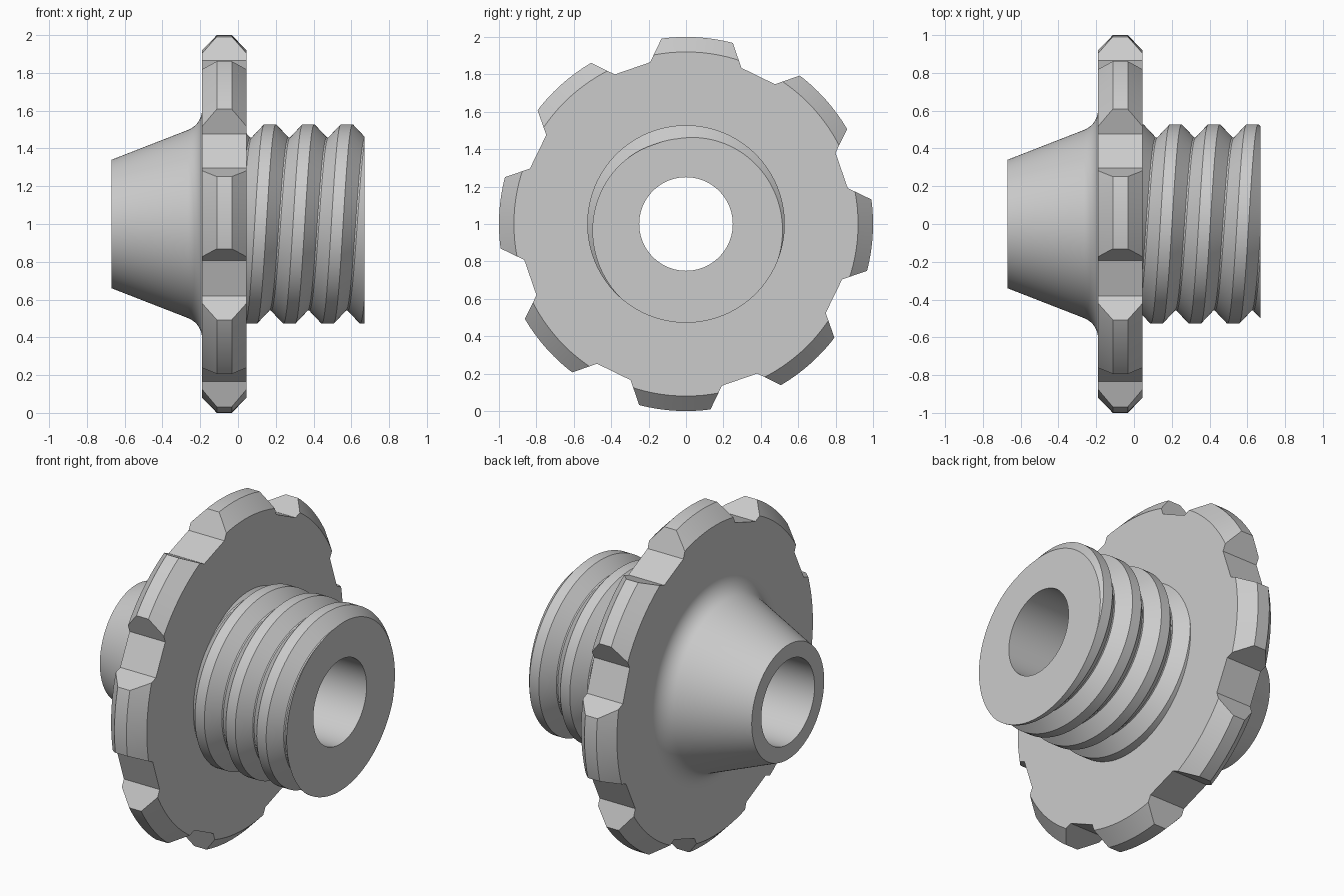
import bpy, bmesh, math

cube = bpy.data.objects.get("Cube")
if cube:
    bpy.data.objects.remove(cube, do_unlink=True)

steel = bpy.data.materials.new("plain_grey")
GREY = (0.6, 0.6, 0.6, 1.0)
steel.diffuse_color = GREY
steel.use_nodes = True
steel.node_tree.nodes["Principled BSDF"].inputs["Base Color"].default_value = GREY

BORE = 0.25                       # radius of the through hole
X0, X1, X2, X3 = -0.67, -0.19, 0.045, 0.67   # hub end, flange faces, shank end
CENTRE_Z = 1.0
STEPS = 128


def finish(name, bm):
    bmesh.ops.remove_doubles(bm, verts=bm.verts, dist=1e-5)
    bmesh.ops.recalc_face_normals(bm, faces=bm.faces)
    mesh = bpy.data.meshes.new(name)
    bm.to_mesh(mesh)
    bm.free()
    mesh.materials.append(steel)
    ob = bpy.data.objects.new(name, mesh)
    bpy.context.collection.objects.link(ob)
    return ob


def activate(ob):
    bpy.ops.object.select_all(action='DESELECT')
    ob.select_set(True)
    bpy.context.view_layer.objects.active = ob


def smooth(ob):
    activate(ob)
    bpy.ops.object.shade_smooth_by_angle(angle=math.radians(30))


def lathe(name, section):
    """Sweep a closed (x, radius) section round the x axis; it may vary with angle."""
    bm = bmesh.new()
    columns = []
    for i in range(STEPS + 1):
        a = 2 * math.pi * i / STEPS
        columns.append([bm.verts.new((x, r * math.sin(a), CENTRE_Z + r * math.cos(a)))
                        for x, r in section(a)])
    for c, d in zip(columns, columns[1:]):
        n = len(c)
        for j in range(n):
            k = (j + 1) % n
            bm.faces.new((c[j], c[k], d[k], d[j]))
    return finish(name, bm)


# Tapered hub with a fillet into the flange
slope = math.atan2(0.187, 0.48)
tangent = 0.08
corner_r = 0.34 + 0.187
fillet_r = tangent / math.tan((math.pi / 2 - slope) / 2)
fillet = []
cx, cr = X1 - fillet_r, corner_r + tangent
for i in range(11):
    t = slope + (math.pi / 2 - slope) * i / 10
    fillet.append((cx + fillet_r * math.sin(t), cr - fillet_r * math.cos(t)))
hub_section = [(X0, BORE), (X0, 0.34)] + fillet + [(X1, BORE)]
hub = lathe("tapered_hub", lambda a: hub_section)
smooth(hub)

# Flange disc with chamfered rim
flange_section = [(X1, BORE), (X1, 0.92), (-0.112, 1.0), (-0.033, 1.0), (X2, 0.92), (X2, BORE)]
flange = lathe("notched_flange", lambda a: flange_section)

# Eight flared notches cut from the rim
bm = bmesh.new()
for k in range(8):
    a = math.radians(19 + 45 * k)
    ca, sa = math.cos(a), math.sin(a)
    outline = [(0.88, -0.10), (1.08, -0.298), (1.08, 0.298), (0.88, 0.10)]
    face = bm.faces.new([bm.verts.new((-0.3, u * ca - v * sa, CENTRE_Z + u * sa + v * ca))
                         for u, v in outline])
    out = bmesh.ops.extrude_face_region(bm, geom=[face])
    moved = [g for g in out["geom"] if isinstance(g, bmesh.types.BMVert)]
    bmesh.ops.translate(bm, verts=moved, vec=(0.5, 0, 0))
cutter = finish("notch_cutter", bm)
cutter.hide_render = True
mod = flange.modifiers.new("notches", 'BOOLEAN')
mod.operation = 'DIFFERENCE'
mod.solver = 'EXACT'
mod.object = cutter
activate(flange)
bpy.ops.object.modifier_apply(modifier=mod.name)
bpy.data.objects.remove(cutter, do_unlink=True)
smooth(flange)

# Shank with a helical trapezoid thread
PITCH, CREST, ROOT = 0.203, 0.528, 0.458
HALF, FLANK, START = 0.031, 0.066, 0.17


def thread_section(a):
    shift = START + PITCH * a / (2 * math.pi)

    def radius(x):
        d = abs((x - shift + PITCH / 2) % PITCH - PITCH / 2)
        return CREST - (CREST - ROOT) * min(max((d - HALF) / FLANK, 0), 1)

    xs = [X2]
    for k in range(-2, 4):
        for off in (-HALF - FLANK, -HALF, HALF, HALF + FLANK):
            xs.append(min(max(shift + k * PITCH + off, X2), X3))
    xs.append(X3)
    return [(X2, BORE)] + [(x, radius(x)) for x in xs] + [(X3, BORE)]


shank = lathe("threaded_shank", thread_section)
smooth(shank)
